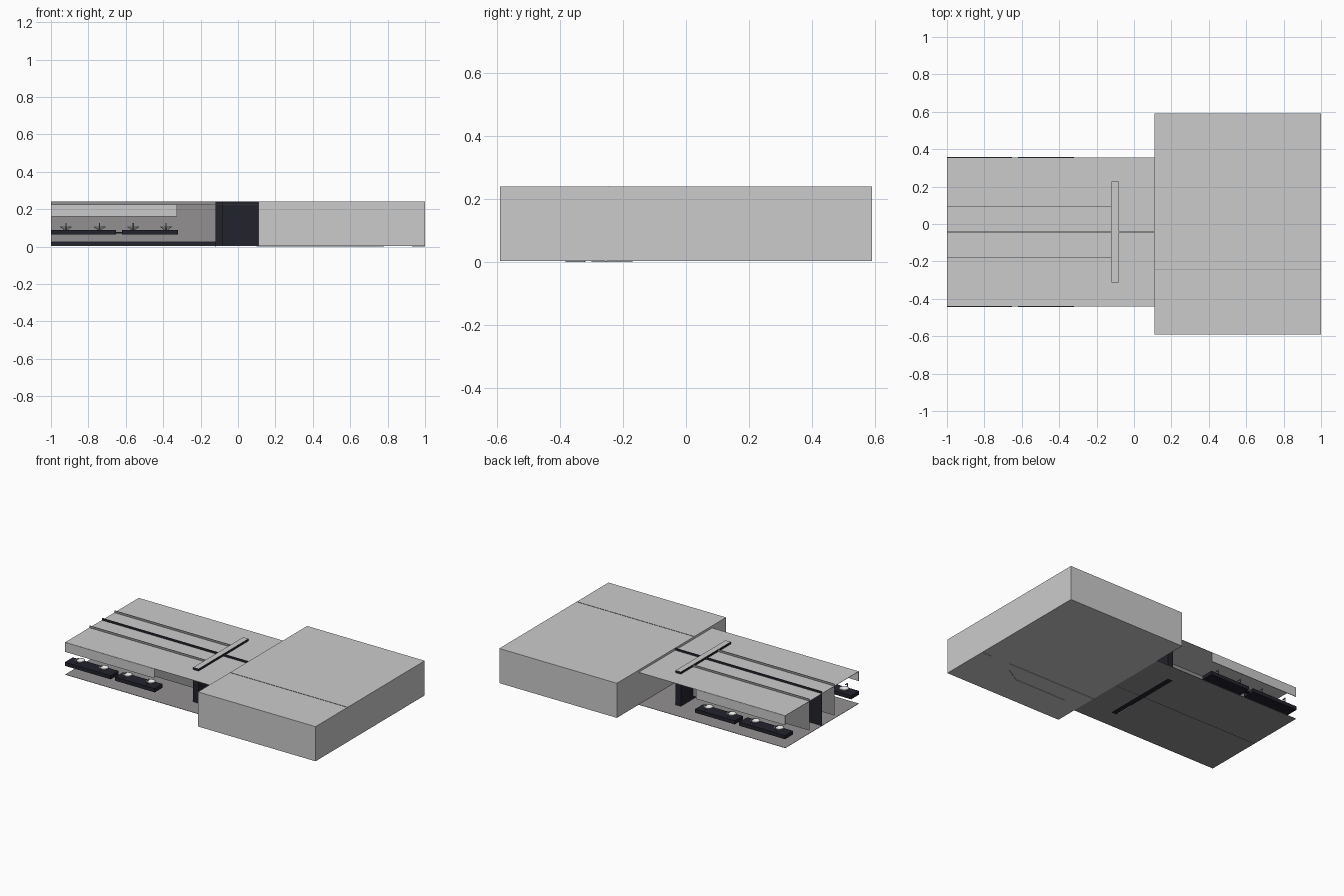
import bpy, bmesh, math
from mathutils import Matrix

if "Cube" in bpy.data.objects:
    bpy.data.objects.remove(bpy.data.objects["Cube"])


def mat(name, col):
    m = bpy.data.materials.new(name)
    m.diffuse_color = (*col, 1)
    m.use_nodes = True
    m.node_tree.nodes["Principled BSDF"].inputs["Base Color"].default_value = m.diffuse_color
    return m


LIGHT = mat("light_grey", (0.6, 0.6, 0.6))
MID = mat("mid_grey", (0.29, 0.28, 0.28))
DARK = mat("dark_navy", (0.016, 0.016, 0.026))
WHITE = mat("white_ceramic", (0.8, 0.8, 0.8))


def finish(name, bm, mats):
    me = bpy.data.meshes.new(name)
    bm.to_mesh(me)
    bm.free()
    ob = bpy.data.objects.new(name, me)
    bpy.context.collection.objects.link(ob)
    for m in mats:
        me.materials.append(m)
    return ob


def box(name, x0, x1, y0, y1, z0, z1, m, cap=None):
    """Box from its limits; cap gives the top face another colour."""
    bm = bmesh.new()
    bmesh.ops.create_cube(bm, size=1)
    for v in bm.verts:
        v.co = ((x0, x1)[v.co.x > 0], (y0, y1)[v.co.y > 0], (z0, z1)[v.co.z > 0])
    bm.normal_update()
    if cap:
        for f in bm.faces:
            f.material_index = int(f.normal.z > 0.5)
    return finish(name, bm, [m, cap] if cap else [m])


TOP, ROOF, BASE = 0.24, 0.225, 0.003
YF, YB = -0.44, 0.355          # hall edges
YC = (YF + YB) / 2             # hall centre line

# Closed block, hall floor and hall roof
box("main_block", 0.11, 1, -0.59, 0.59, BASE, TOP, LIGHT)
box("hall_floor", -1, 0.11, YF, YB, BASE, BASE + 0.002, MID)
box("hall_roof", -1, 0.11, YF, YB, ROOF - 0.002, ROOF, LIGHT)

# Thin walls that rise a little above the roof
box("centre_wall", -1, 0.11, YC - 0.002, YC + 0.002, BASE, TOP, DARK, LIGHT)
box("cross_wall", -0.12, -0.08, YC - 0.27, YC + 0.27, BASE, TOP, DARK, LIGHT)
for s, n in ((-1, "front"), (1, "back")):
    y = YC + s * 0.135
    box(n + "_partition", -1, -0.12, y - 0.0015, y + 0.0015, 0.024, TOP, MID, LIGHT)


def basin(name, x, y):
    # Flared bowl with a hollow top
    bm = bmesh.new()
    rings = [(0.012, 0.09), (0.018, 0.096), (0.031, 0.104), (0.031, 0.107),
             (0.026, 0.107), (0.010, 0.097)]
    n = 20
    loops = [[bm.verts.new((x + r * math.cos(2 * math.pi * i / n),
                            y + r * math.sin(2 * math.pi * i / n), z))
              for i in range(n)] for r, z in rings]
    for a, b in zip(loops, loops[1:]):
        for i in range(n):
            j = (i + 1) % n
            bm.faces.new((a[i], a[j], b[j], b[i]))
    bm.faces.new(loops[0][::-1])
    bm.faces.new(loops[-1])
    for f in bm.faces:
        f.smooth = len(f.verts) == 4
    finish(name, bm, [WHITE])


# Wash counters, basins, taps and mirrors along both open sides
for s, edge, n in ((-1, YF, "front"), (1, YB, "back")):
    def span(a, b):
        return sorted((edge + s * a, edge + s * b))
    for k, (x0, x1) in enumerate(((-1, -0.653), (-0.62, -0.32))):
        box(f"{n}_counter_{k}", x0, x1, *span(0.003, -0.083), 0.065, 0.09, DARK)
    box(n + "_counter_link", -0.655, -0.618, *span(-0.03, -0.05), 0.071, 0.078, DARK)
    box(n + "_mirror", -1, -0.325, *span(0.001, -0.003), 0.16, ROOF - 0.002, LIGHT)
    for k, x in enumerate((-0.92, -0.74, -0.56, -0.385)):
        basin(f"{n}_basin_{k}", x, edge - s * 0.046)
        bm = bmesh.new()
        bmesh.ops.create_cone(bm, cap_ends=True, segments=8, radius1=0.003, radius2=0.003,
                              depth=0.036,
                              matrix=Matrix.Translation((x, edge - s * 0.008, 0.108)))
        finish(f"{n}_tap_{k}", bm, [MID])
        box(f"{n}_spout_{k}", x - 0.003, x + 0.003, *span(-0.008, -0.03), 0.121, 0.126, MID)

# Hairline seam on the block roof
box("roof_seam", 0.11, 1, -0.2455, -0.2445, TOP, TOP + 0.002, MID)

# Narrow seams showing under the base
seams = [((0.10, -0.255), (0.78, -0.255)), ((0.93, -0.255), (1, -0.255)),
         ((0.73, -0.32), (0.63, -0.38)), ((0.63, -0.38), (0.24, -0.38)),
         ((-0.12, -0.30), (-0.12, -0.17))]
for k, ((ax, ay), (bx, by)) in enumerate(seams):
    L = math.hypot(bx - ax, by - ay)
    ob = box(f"base_seam_{k}", 0, L, -0.002, 0.002, 0, BASE, LIGHT)
    ob.location = (ax, ay, 0)
    ob.rotation_euler.z = math.atan2(by - ay, bx - ax)
